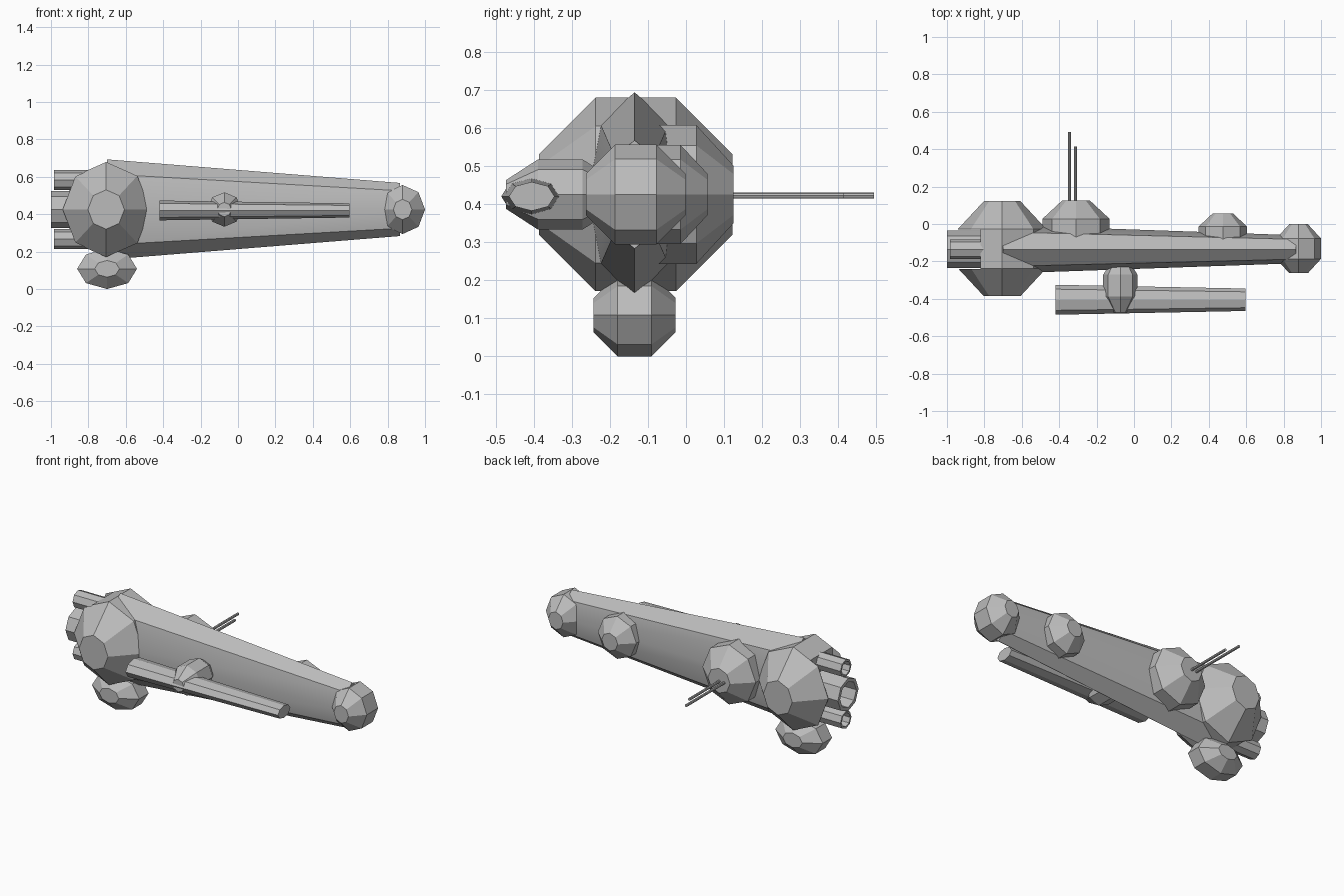
import bpy
import math
from mathutils import Vector

default = bpy.data.objects.get("Cube")
if default:
    bpy.data.objects.remove(default, do_unlink=True)

grey = bpy.data.materials.new("hull grey")
grey.use_nodes = True
colour = (0.5, 0.5, 0.5, 1)
grey.diffuse_color = colour
grey.node_tree.nodes["Principled BSDF"].inputs["Base Color"].default_value = colour

MID_Y, MID_Z = -0.135, 0.425


def loft(name, axis, centre, rings, sides=8, phase=0.0, closed=False):
    """Join rings of (position, radius a, radius b) along the x or y axis."""
    verts, faces = [], []
    for pos, a, b in rings:
        for i in range(sides):
            t = math.tau * i / sides + phase
            u, v = a * math.cos(t), b * math.sin(t)
            offset = Vector((pos, u, v)) if axis == "x" else Vector((-u, pos, v))
            verts.append(Vector(centre) + offset)
    n = len(rings)
    for r in range(n if closed else n - 1):
        s = (r + 1) % n
        for i in range(sides):
            j = (i + 1) % sides
            faces.append((r * sides + i, s * sides + i, s * sides + j, r * sides + j))
    if not closed:
        faces.append(tuple(range(sides)))
        faces.append(tuple((n - 1) * sides + i for i in reversed(range(sides))))
    mesh = bpy.data.meshes.new(name)
    mesh.from_pydata(verts, [], [f[::-1] for f in faces])
    mesh.materials.append(grey)
    obj = bpy.data.objects.new(name, mesh)
    bpy.context.scene.collection.objects.link(obj)
    # Make all normals point outward
    bpy.ops.object.select_all(action="DESELECT")
    obj.select_set(True)
    bpy.context.view_layer.objects.active = obj
    bpy.ops.object.mode_set(mode="EDIT")
    bpy.ops.mesh.select_all(action="SELECT")
    bpy.ops.mesh.normals_make_consistent(inside=False)
    bpy.ops.object.mode_set(mode="OBJECT")
    return obj


def pod(name, centre, rx, ry, rz):
    """Faceted ball with an octagonal outline and flat caps along y."""
    k = math.tan(math.pi / 8)
    rings = [(-ry, rx * k, rz * k), (-ry * k, rx, rz),
             (ry * k, rx, rz), (ry, rx * k, rz * k)]
    return loft(name, "y", centre, rings)


# Long tapering hull
hull = loft("hull", "x", (0, MID_Y, MID_Z), [(-0.7, 0.13, 0.268), (0.865, 0.075, 0.142)])
bpy.ops.object.shade_smooth_by_angle(angle=math.radians(30))

# Faceted pods
stern = pod("stern_pod", (-0.705, MID_Y + 0.003, MID_Z), 0.236, 0.254, 0.254)
pod("nose_pod", (0.88, MID_Y + 0.003, MID_Z), 0.12, 0.131, 0.131)
pod("lower_pod", (-0.7, MID_Y, 0.108), 0.16, 0.108, 0.108)
pod("large_rear_blister", (-0.31, -0.042, MID_Z), 0.18, 0.167, 0.182)
pod("small_rear_blister", (0.475, -0.065, MID_Z), 0.13, 0.122, 0.13)
pod("barrel_mount", (-0.073, -0.33, MID_Z), 0.092, 0.142, 0.092)

# Notch in the stern pod where the engines sit
cutter = loft("notch_cutter", "x", (0, MID_Y, MID_Z),
              [(-1.1, 0.15, 0.5), (-0.82, 0.15, 0.5)], 4, math.pi / 4)
cut = stern.modifiers.new("notch", "BOOLEAN")
cut.operation, cut.object, cut.solver = "DIFFERENCE", cutter, "EXACT"
bpy.context.view_layer.objects.active = stern
bpy.ops.object.modifier_apply(modifier=cut.name)
bpy.data.objects.remove(cutter, do_unlink=True)

# Hollow engine tubes, stacked vertically
for name, dz, radius, tip in (("upper_engine", 0.158, 0.053, -0.985),
                              ("main_engine", 0, 0.1, -1.0),
                              ("lower_engine", -0.158, 0.053, -0.985)):
    inner = radius * 0.78
    loft(name, "x", (0, MID_Y, MID_Z + dz),
         [(-0.75, radius, radius), (tip, radius, radius),
          (tip, inner, inner), (-0.86, inner, inner)])

# Side barrel
loft("side_barrel", "x", (0, -0.405, 0.42), [(-0.42, 0.08, 0.053), (0.595, 0.06, 0.038)])

# Twin antenna rods
for name, x, tip in (("long_antenna", -0.345, 0.493), ("short_antenna", -0.312, 0.415)):
    loft(name, "y", (x, 0, 0.422), [(0.05, 0.008, 0.008), (tip, 0.008, 0.008)])
